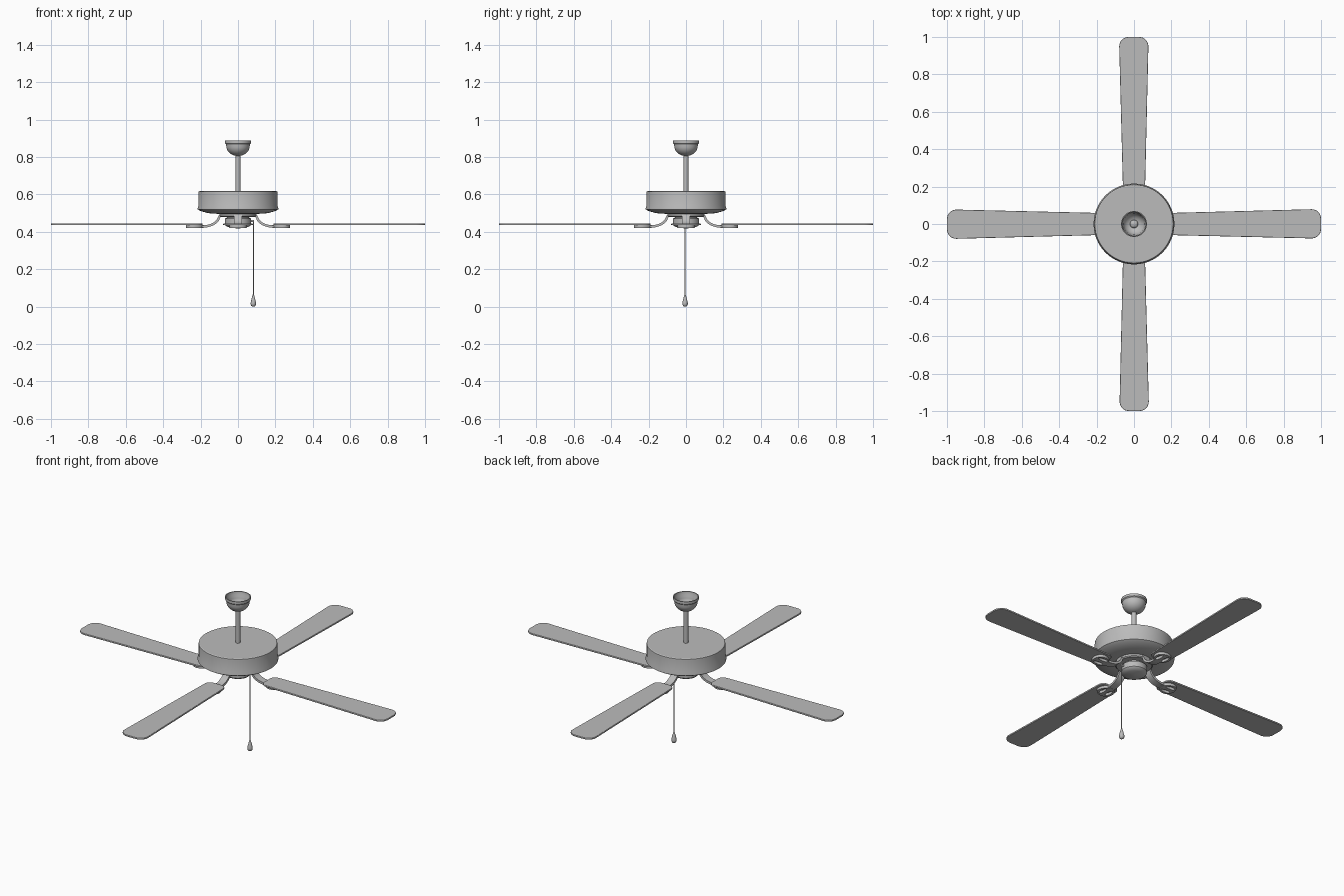
import bpy, math
from math import sin, cos, pi, radians

if "Cube" in bpy.data.objects:
    bpy.data.objects.remove(bpy.data.objects["Cube"])

# One mid-grey finish for every part
grey = bpy.data.materials.new("grey_finish")
grey.diffuse_color = (0.5, 0.5, 0.5, 1)
grey.use_nodes = True
grey.node_tree.nodes["Principled BSDF"].inputs["Base Color"].default_value = grey.diffuse_color


def make_mesh(name, verts, faces, angle=35):
    me = bpy.data.meshes.new(name)
    me.from_pydata(verts, [], faces)
    me.update()
    return add_object(name, me, angle)


def add_object(name, me, angle=35):
    me.polygons.foreach_set("use_smooth", [True] * len(me.polygons))
    me.set_sharp_from_angle(angle=radians(angle))
    me.materials.clear()
    me.materials.append(grey)
    ob = bpy.data.objects.new(name, me)
    bpy.context.collection.objects.link(ob)
    return ob


def lathe(name, profile, seg=48, x=0, y=0, angle=35):
    """Revolve (radius, z) points from top to bottom, capping both ends."""
    verts, faces = [], []
    for r, z in profile:
        verts += [(x + r * cos(2 * pi * i / seg), y + r * sin(2 * pi * i / seg), z) for i in range(seg)]
    for k in range(len(profile) - 1):
        for i in range(seg):
            j = (i + 1) % seg
            a, b = k * seg, (k + 1) * seg
            faces.append((a + i, b + i, b + j, a + j))
    faces.append(tuple(range(seg)))
    n = (len(profile) - 1) * seg
    faces.append(tuple(reversed(range(n, n + seg))))
    return make_mesh(name, verts, faces, angle)


def plate(name, outlines, z, half, bevel=0.0):
    """Flat plate from 2D outlines; inner outlines become holes."""
    cu = bpy.data.curves.new(name, 'CURVE')
    cu.dimensions, cu.fill_mode, cu.extrude = '2D', 'BOTH', half - bevel
    cu.bevel_depth, cu.bevel_resolution, cu.offset = bevel, 2, -bevel
    for pts in outlines:
        sp = cu.splines.new('POLY')
        sp.points.add(len(pts) - 1)
        sp.use_cyclic_u = True
        for p, (px, py) in zip(sp.points, pts):
            p.co = (px, py, 0, 1)
    tmp = bpy.data.objects.new(name + "_outline", cu)
    bpy.context.collection.objects.link(tmp)
    dg = bpy.context.evaluated_depsgraph_get()
    me = bpy.data.meshes.new_from_object(tmp.evaluated_get(dg))
    bpy.data.objects.remove(tmp)
    ob = add_object(name, me)
    ob.location.z = z
    return ob


def rounded_outline(corners, steps=8):
    """Corners as (centre x, centre y, radius, start angle) arcs, counter-clockwise."""
    return [(cx + r * cos(radians(a + 90 * i / steps)), cy + r * sin(radians(a + 90 * i / steps)))
            for cx, cy, r, a in corners for i in range(steps + 1)]


def ribbon(name, path, half_w, thick):
    """Strap with rectangular section swept along an (x, z) path."""
    verts, faces = [], []
    for k, (px, pz) in enumerate(path):
        a, b = path[max(k - 1, 0)], path[min(k + 1, len(path) - 1)]
        d = math.hypot(b[0] - a[0], b[1] - a[1])
        nx, nz = -(b[1] - a[1]) / d * thick / 2, (b[0] - a[0]) / d * thick / 2
        for s, w in ((1, -1), (1, 1), (-1, 1), (-1, -1)):
            verts.append((px + s * nx, w * half_w, pz + s * nz))
    for k in range(len(path) - 1):
        for i in range(4):
            j = (i + 1) % 4
            faces.append((4 * k + i, 4 * k + 4 + i, 4 * k + 4 + j, 4 * k + j))
    n = len(verts)
    faces += [(0, 1, 2, 3), (n - 1, n - 2, n - 3, n - 4)]
    return make_mesh(name, verts, faces)


# Ceiling canopy: hollow bowl, open at the top
bowl = [(0.063 * cos(a), 0.86 - 0.055 * sin(a)) for a in (radians(10 * i) for i in range(9))]
inner = [(0.057 * cos(a), 0.86 - 0.049 * sin(a)) for a in (radians(10 * i) for i in range(8, -1, -1))]
lathe("canopy", [(0.009, 0.812)] + inner + [(0.062, 0.87), (0.064, 0.888), (0.069, 0.888),
      (0.069, 0.873), (0.064, 0.868)] + bowl + [(0.009, 0.805)])

# Down rod with a ball inside the canopy
lathe("down_rod", [(0.013, 0.825), (0.013, 0.6)], 24)
lathe("rod_ball", [(0.022 * sin(radians(a)), 0.824 + 0.014 * cos(radians(a))) for a in range(10, 180, 20)], 24)

# Motor housing with flared lower rim
lathe("motor_housing", [(0.205, 0.617), (0.21, 0.614), (0.211, 0.605), (0.211, 0.54), (0.216, 0.526),
      (0.216, 0.52), (0.205, 0.513), (0.17, 0.502), (0.14, 0.497), (0.105, 0.496)], 64, angle=25)
lathe("blade_hub", [(0.1, 0.5), (0.1, 0.485), (0.095, 0.48)])

# Switch housing with rounded base
lathe("switch_housing", [(0.06, 0.485), (0.06, 0.475), (0.07, 0.47), (0.07, 0.437), (0.064, 0.43),
      (0.045, 0.423), (0.02, 0.42), (0.008, 0.418)])

# Blade, arm and pierced bracket, built along +x then repeated around the hub
blade_outline = rounded_outline([(0.225, -0.025, 0.035, 180), (0.95, -0.027, 0.05, 270),
                                 (0.95, 0.029, 0.05, 0), (0.225, 0.025, 0.035, 90)])
angles = [2 * pi * i / 48 for i in range(48)]
spade = [(0.232 + 0.047 * cos(a), 0.046 * sin(a) * (1 + 0.15 * cos(a))) for a in angles]
hole = [(0.235 + 0.029 * cos(a), 0.021 + 0.011 * sin(a)) for a in angles[::2]]
hole_mirror = [(px, -py) for px, py in hole]
arm_path = [(0.08, 0.489), (0.095, 0.487)] + [
    (0.19 - 0.088 * cos(a), 0.482 - 0.054 * sin(a)) for a in (radians(9 * i) for i in range(1, 11))
] + [(0.205, 0.428)]
parts = [plate("blade", [blade_outline], 0.44, 0.005, 0.003),
         plate("blade_bracket", [spade, hole, hole_mirror], 0.4285, 0.0085),
         ribbon("blade_arm", arm_path, 0.021, 0.013)]
for ob in parts:
    base = ob.name
    ob.name = base + "_1"
    for k in range(1, 4):
        copy = bpy.data.objects.new(f"{base}_{k + 1}", ob.data)
        copy.location = ob.location
        copy.rotation_euler.z = k * pi / 2
        bpy.context.collection.objects.link(copy)

# Pull chain: side outlet, cord and teardrop pendant
outlet = lathe("chain_outlet", [(0.006, 0.02), (0.006, 0)], 16)
outlet.rotation_euler.y = pi / 2
outlet.location = (0.065, -0.005, 0.457)
lathe("pull_chain", [(0.003, 0.46), (0.003, 0.055)], 10, 0.082, -0.005)
lathe("chain_pendant", [(0.003, 0.065), (0.006, 0.055), (0.011, 0.035), (0.0145, 0.02),
      (0.0145, 0.012), (0.011, 0.004), (0.005, 0)], 20, 0.082, -0.005)
